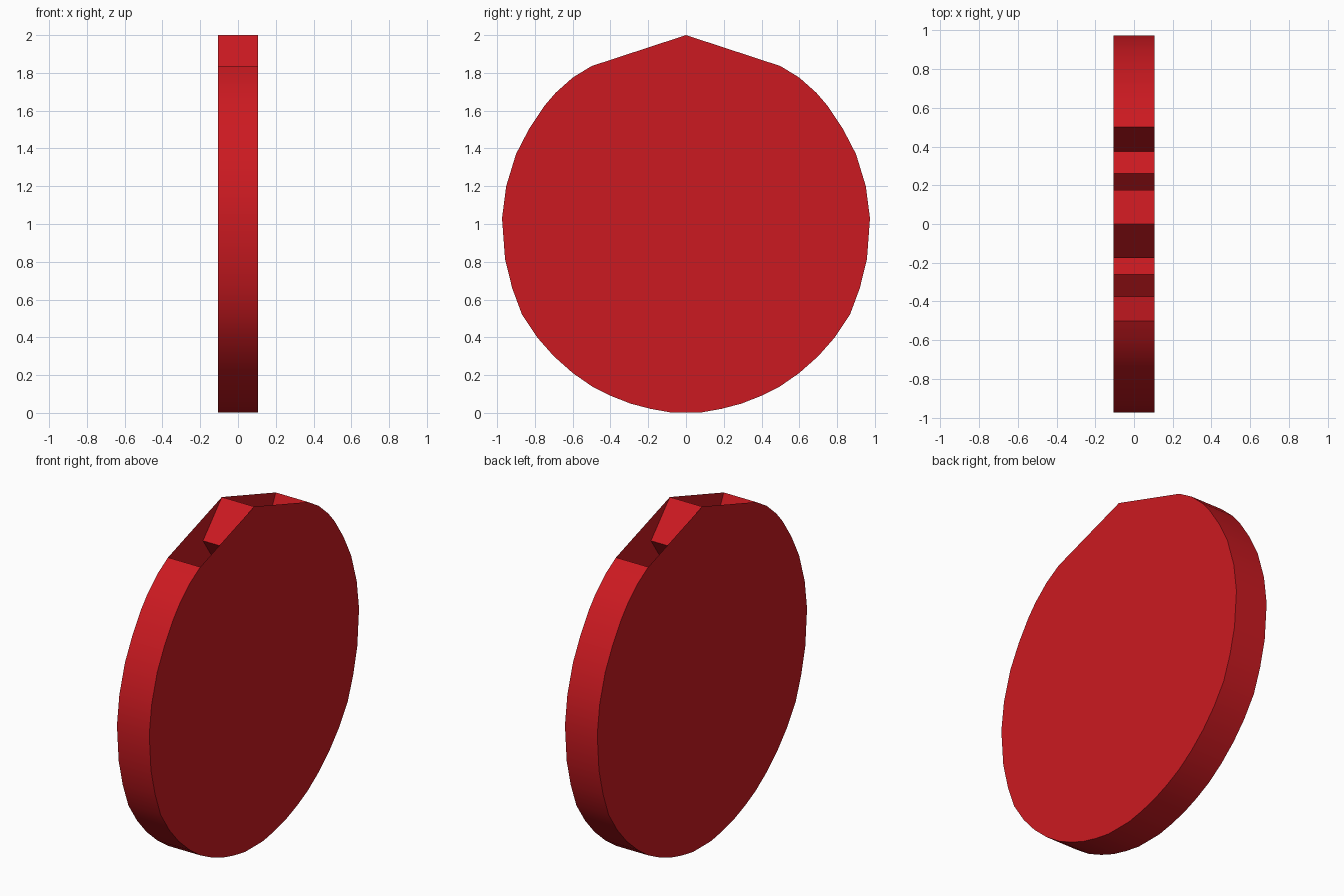
import bpy, bmesh

if "Cube" in bpy.data.objects:
    bpy.data.objects.remove(bpy.data.objects["Cube"])

HALF = 0.105  # half thickness along x

# Right half of the outline (y, z), bottom to shoulder; the left is mirrored
half_rim = [(0.085, 0.003), (0.19, 0.022), (0.296, 0.05), (0.397, 0.09),
            (0.497, 0.14), (0.598, 0.21), (0.70, 0.30), (0.788, 0.40),
            (0.868, 0.52), (0.92, 0.66), (0.958, 0.815), (0.974, 1.03),
            (0.952, 1.20), (0.90, 1.37), (0.83, 1.505), (0.75, 1.625),
            (0.69, 1.695), (0.60, 1.775), (0.50, 1.836)]

# Jagged notch floor between the shoulder and the central peak
half_notch = [(0.50, 1.836), (0.375, 1.56), (0.26, 1.65), (0.13, 1.52),
              (0.10, 1.70), (0.175, 1.81), (0.0, 2.0)]


def mirror(points):
    return [(-y, z) for y, z in reversed(points)]


red = bpy.data.materials.new("red")
red.diffuse_color = (0.6, 0.01, 0.015, 1)
red.use_nodes = True
red.node_tree.nodes["Principled BSDF"].inputs["Base Color"].default_value = red.diffuse_color


def make_object(name, bm):
    bmesh.ops.remove_doubles(bm, verts=bm.verts, dist=1e-5)
    mesh = bpy.data.meshes.new(name)
    bm.to_mesh(mesh)
    bm.free()
    mesh.materials.append(red)
    obj = bpy.data.objects.new(name, mesh)
    bpy.context.collection.objects.link(obj)
    bpy.ops.object.select_all(action='DESELECT')
    obj.select_set(True)
    bpy.context.view_layer.objects.active = obj
    bpy.ops.object.shade_smooth_by_angle(angle=0.5)
    return obj


def strip(bm, points):
    """Sweep an open (y, z) profile across the thickness, facing outwards."""
    for (y0, z0), (y1, z1) in zip(points, points[1:]):
        bm.faces.new([bm.verts.new(p) for p in
                      ((-HALF, y0, z0), (-HALF, y1, z1), (HALF, y1, z1), (HALF, y0, z0))][::-1])


# Round body: rim and two flat side plates rising to the tented peak
bm = bmesh.new()
rim = mirror(half_rim) + half_rim
outline = rim + [(0.0, 2.0)]
strip(bm, rim)
bm.faces.new([bm.verts.new((HALF, y, z)) for y, z in outline])
bm.faces.new([bm.verts.new((-HALF, y, z)) for y, z in reversed(outline)])
make_object("disc_body", bm)

# Jagged floor seen between the side plates at the top
bm = bmesh.new()
strip(bm, half_notch + mirror(half_notch)[1:])
make_object("top_notch", bm)
